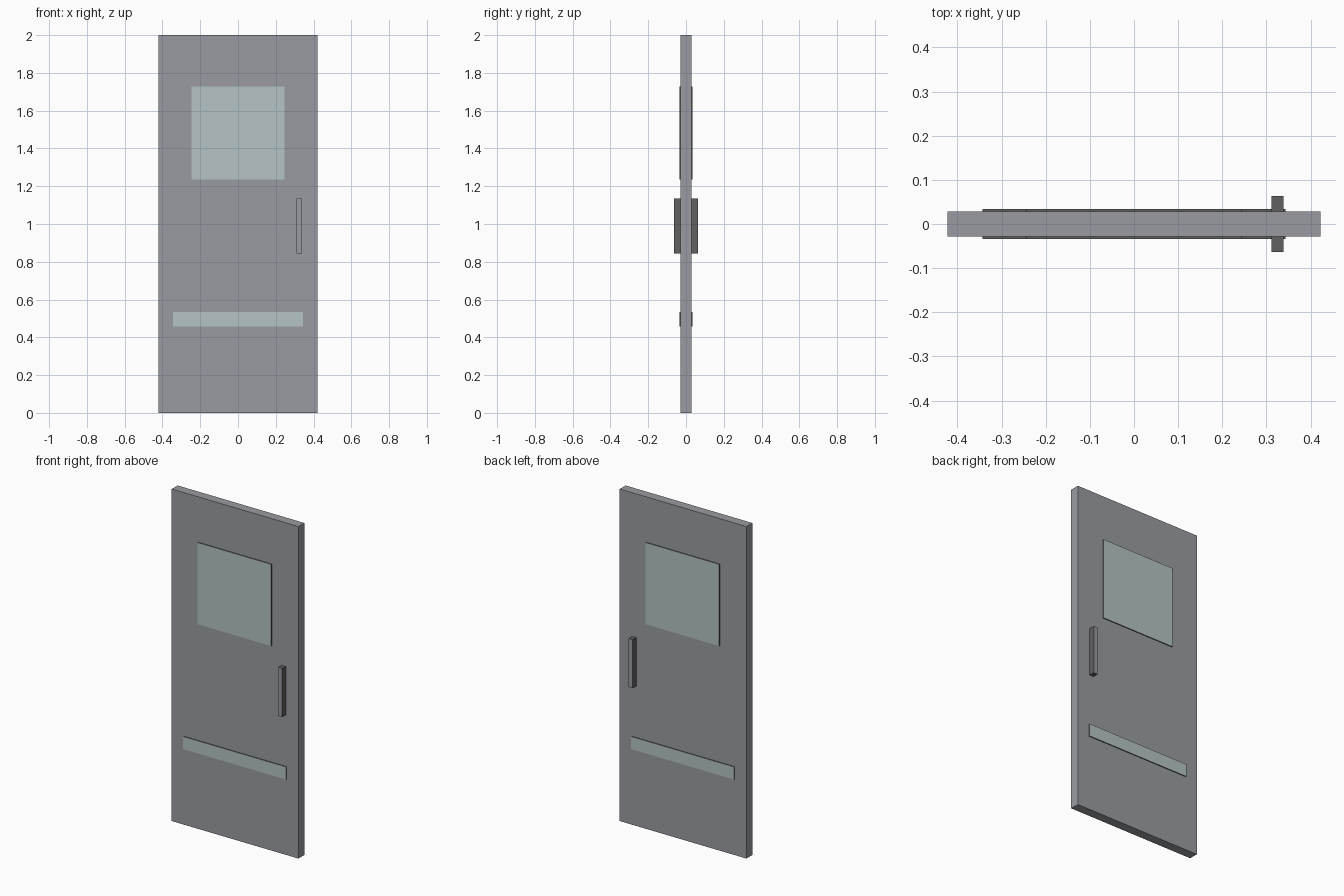
import bpy
import bmesh

cube = bpy.data.objects.get("Cube")
if cube:
    bpy.data.objects.remove(cube, do_unlink=True)


def material(name, rgb):
    mat = bpy.data.materials.new(name)
    mat.use_nodes = True
    mat.diffuse_color = (*rgb, 1)
    mat.node_tree.nodes["Principled BSDF"].inputs["Base Color"].default_value = (*rgb, 1)
    return mat


grey = material("door grey", (0.32, 0.33, 0.355))
dark = material("dark grey", (0.12, 0.12, 0.12))
glass = material("pale glass", (0.46, 0.55, 0.56))


def box(name, x, y, z, face_mat, side_mat):
    """Box from (min, max) ranges; front and back take face_mat, the rest side_mat."""
    bm = bmesh.new()
    bmesh.ops.create_cube(bm, size=1)
    for v in bm.verts:
        for axis, (low, high) in enumerate((x, y, z)):
            v.co[axis] = high if v.co[axis] > 0 else low
    bm.normal_update()
    for f in bm.faces:
        f.material_index = 0 if abs(f.normal.y) > 0.5 else 1
    mesh = bpy.data.meshes.new(name)
    bm.to_mesh(mesh)
    bm.free()
    mesh.materials.append(face_mat)
    mesh.materials.append(side_mat)
    obj = bpy.data.objects.new(name, mesh)
    bpy.context.scene.collection.objects.link(obj)
    return obj


# Door slab
DEPTH = 0.028
box("door_slab", (-0.422, 0.422), (-DEPTH, DEPTH), (0, 2), grey, grey)

# Window, lower panel and handle, repeated on the front and the back
parts = [
    ("window", (-0.245, 0.245), (1.235, 1.727), 0.006, glass, dark),
    ("lower_panel", (-0.343, 0.343), (0.457, 0.533), 0.006, glass, dark),
    ("handle", (0.311, 0.338), (0.843, 1.135), 0.035, grey, dark),
]
for side, sign in (("front", -1), ("back", 1)):
    for name, x, z, thick, face_mat, side_mat in parts:
        y = sorted((sign * DEPTH, sign * (DEPTH + thick)))
        box(f"{side}_{name}", x, y, z, face_mat, side_mat)
